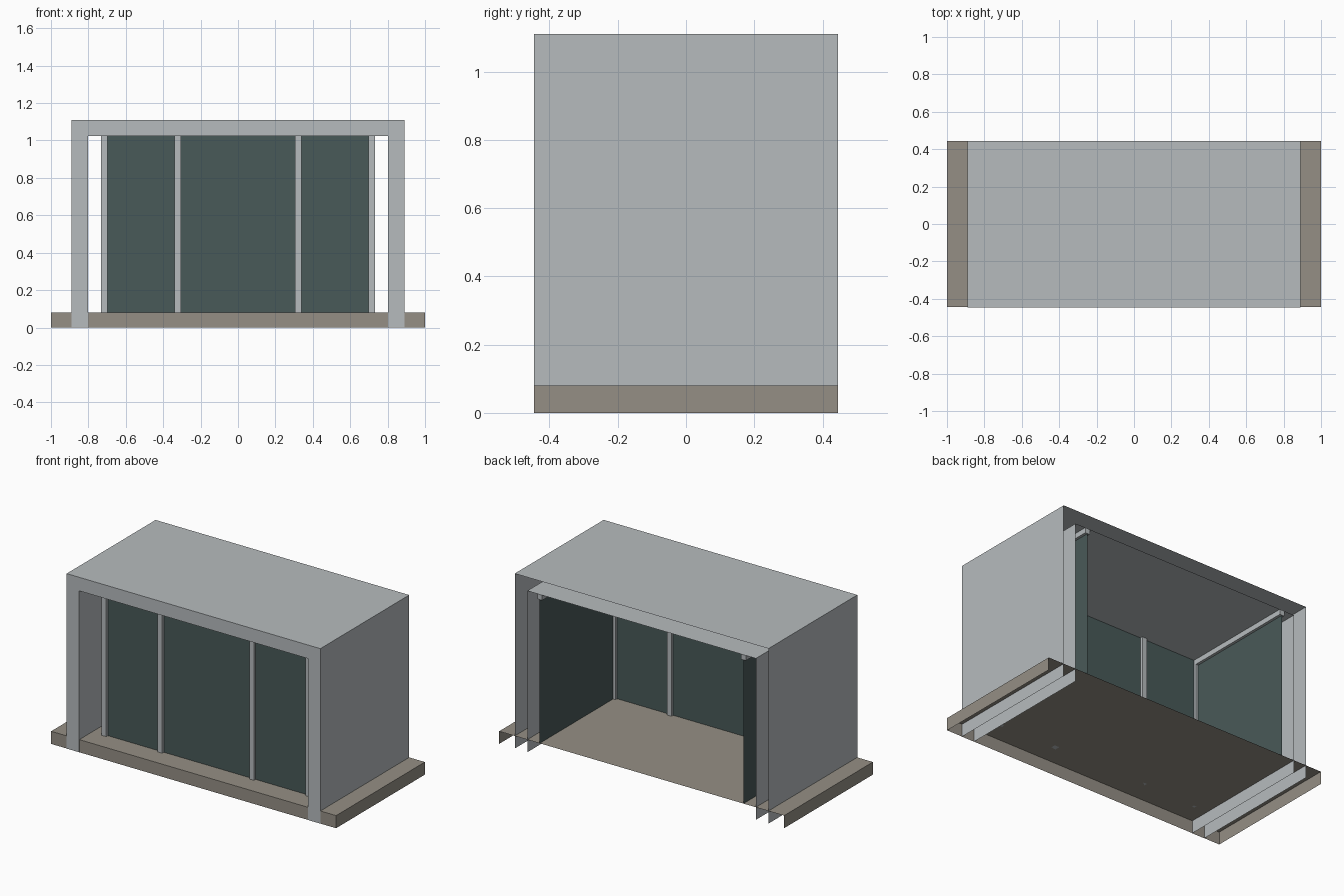
import bpy
import bmesh

cube = bpy.data.objects.get("Cube")
if cube:
    bpy.data.objects.remove(cube, do_unlink=True)

# Main dimensions
DEPTH = 0.445        # half depth
FLOOR = 0.08
TOP = 1.11
CEILING = 1.024
OUTER, INNER = 0.89, 0.802
POST = 0.033
GLASS_X, GLASS_Y = 0.715, -0.307


def material(name, rgb):
    mat = bpy.data.materials.new(name)
    mat.use_nodes = True
    color = (*rgb, 1.0)
    mat.diffuse_color = color
    mat.node_tree.nodes["Principled BSDF"].inputs["Base Color"].default_value = color
    return mat


grey = material("pale grey panel", (0.47, 0.50, 0.515))
stone = material("warm stone", (0.30, 0.275, 0.235))
green = material("dark green glass", (0.066, 0.10, 0.098))


def finish(name, bm, mat):
    mesh = bpy.data.meshes.new(name)
    bm.to_mesh(mesh)
    bm.free()
    mesh.materials.append(mat)
    obj = bpy.data.objects.new(name, mesh)
    bpy.context.collection.objects.link(obj)
    return obj


def sweep(bm, profile, y0, y1):
    """Open shell: an x-z polyline carried along y."""
    rows = [[bm.verts.new((x, y, z)) for x, z in profile] for y in (y0, y1)]
    for i in range(len(profile) - 1):
        bm.faces.new((rows[0][i], rows[1][i], rows[1][i + 1], rows[0][i + 1]))
    return rows[0]


def box(name, x, y, z, mat):
    """Box from (low, high) pairs on each axis."""
    bm = bmesh.new()
    bmesh.ops.create_cube(bm, size=1)
    for v in bm.verts:
        v.co = [lo + (c + 0.5) * (hi - lo) for c, (lo, hi) in zip(v.co, (x, y, z))]
    return finish(name, bm, mat)


def sheet(name, corners, mat):
    bm = bmesh.new()
    bm.faces.new([bm.verts.new(c) for c in corners])
    return finish(name, bm, mat)


# Base slab: top, sides and front, open below and behind
bm = bmesh.new()
front = sweep(bm, [(-1, 0), (-1, FLOOR), (1, FLOOR), (1, 0)], -DEPTH, DEPTH)
bm.faces.new(front)
bmesh.ops.recalc_face_normals(bm, faces=bm.faces)
finish("base_slab", bm, stone)

# Hollow portal frame: outer and inner shells joined by the front face
bm = bmesh.new()
edge = -DEPTH - 0.001
outer = sweep(bm, [(-OUTER, 0), (-OUTER, TOP), (OUTER, TOP), (OUTER, 0)], edge, DEPTH)
inner = sweep(bm, [(INNER, 0), (INNER, CEILING), (-INNER, CEILING), (-INNER, 0)], edge, DEPTH)
bm.faces.new(outer + inner)
bmesh.ops.remove_doubles(bm, verts=bm.verts, dist=0.0001)
bmesh.ops.recalc_face_normals(bm, faces=bm.faces)
finish("portal_frame", bm, grey)

# Front glazing
sheet("front_glass", [(-GLASS_X, GLASS_Y, FLOOR), (GLASS_X, GLASS_Y, FLOOR),
                      (GLASS_X, GLASS_Y, CEILING), (-GLASS_X, GLASS_Y, CEILING)], green)

half = POST / 2
for side, label in ((1, "left"), (-1, "right")):
    x = side * GLASS_X
    # Side glazing and its top rail
    sheet(label + "_side_glass", [(x, GLASS_Y, FLOOR), (x, DEPTH, FLOOR),
                                  (x, DEPTH, CEILING), (x, GLASS_Y, CEILING)], green)
    box(label + "_top_rail", (x - half, x + half), (GLASS_Y, DEPTH),
        (CEILING - POST, CEILING), grey)
    # Corner post and intermediate mullion
    for part, px in (("_corner_post", x), ("_mullion", side * 0.322)):
        box(label + part, (px - half, px + half), (GLASS_Y - half, GLASS_Y + half),
            (FLOOR, CEILING), grey)
